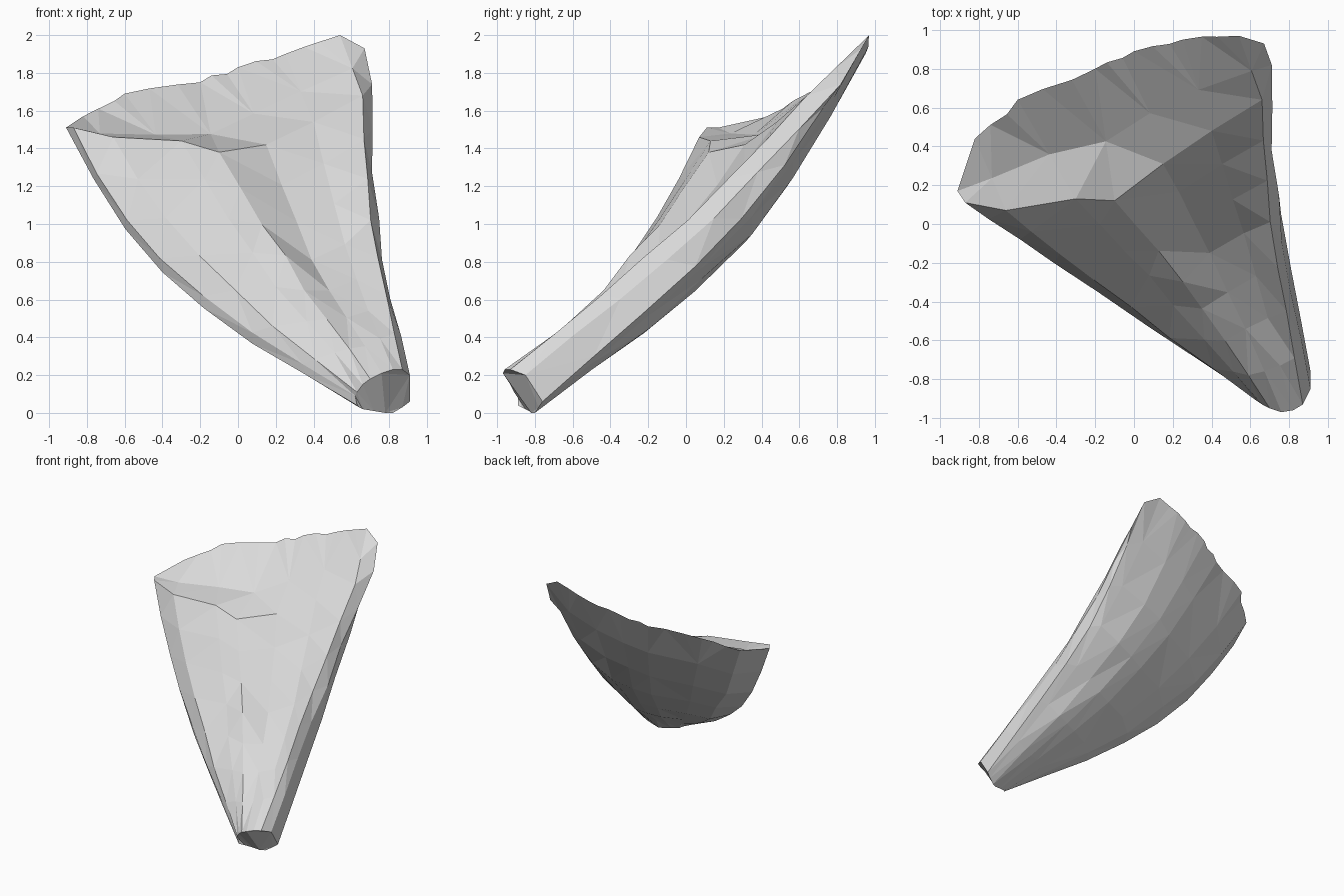
import bpy, bmesh, math, random
from mathutils import Vector as V

if "Cube" in bpy.data.objects:
    bpy.data.objects.remove(bpy.data.objects["Cube"])

random.seed(4)

# Spokes of the fan, left to right: (foot point, rim point, outward bend)
BACK = [((.63, -.89, .04), (-.91, .17, 1.51), (-.15, .11, -.13)),
        ((.64, -.87, .03), (-.82, .44, 1.57), (-.11, .13, -.14)),
        ((.66, -.85, .02), (-.60, .64, 1.69), (-.08, .14, -.14)),
        ((.72, -.83, .01), (-.20, .80, 1.75), (-.05, .15, -.14)),
        ((.78, -.82, .00), (.00, .89, 1.83), (-.05, .15, -.14)),
        ((.82, -.80, .00), (.25, .95, 1.90), (-.05, .14, -.13)),
        ((.87, -.78, .03), (.54, .97, 2.00), (-.05, .12, -.12)),
        ((.91, -.76, .06), (.67, .93, 1.93), (-.05, .08, -.09))]
FRONT = [((.62, -.89, .09), (-.87, .11, 1.51), (-.18, .11, -.09)),
         ((.63, -.91, .11), (-.66, .07, 1.46), (-.11, .07, -.05)),
         ((.66, -.93, .15), (-.30, .13, 1.44), (-.04, .05, -.04)),
         ((.70, -.95, .18), (-.10, .12, 1.38), (.00, .05, -.04)),
         ((.76, -.97, .21), (.15, .31, 1.42), (-.01, .08, -.08)),
         ((.82, -.96, .23), (.40, .48, 1.54), (-.02, .08, -.08)),
         ((.87, -.93, .23), (.66, .64, 1.68), (-.04, .04, -.04)),
         ((.91, -.85, .20), (.71, .82, 1.74), (-.06, .04, -.04))]
DIPS = [0, .03, .08, .07, .02, 0, 0, 0]  # hollow of the top, per spoke
STEPS = 7
N = len(BACK)


def spoke_point(spoke, t):
    foot, rim, bow = map(V, spoke)
    bend = math.sin(math.pi * t ** 1.12)
    p = foot.lerp(rim, t) + bow * bend
    if 0 < t < 1:  # slight hewn roughness
        p += V([random.uniform(-.012, .012) for _ in range(3)]) * bend
    return p


bm = bmesh.new()

# Lofted body: each ring runs along the back, then returns along the front
rings = []
for s in range(STEPS + 1):
    rings.append([bm.verts.new(spoke_point(sp, s / STEPS)) for sp in BACK + FRONT[::-1]])
for a, b in zip(rings, rings[1:]):
    for k in range(2 * N):
        m = (k + 1) % (2 * N)
        bm.faces.new((a[k], a[m], b[m], b[k]))

# Foot face
bm.faces.new(rings[0])

# Dished top between the front ridge and the back rim
back = rings[-1][:N]
front = rings[-1][N:][::-1]
mid = []
for f, b, dip in zip(front, back, DIPS):
    mid.append(bm.verts.new(f.co.lerp(b.co, .45) - V((0, 0, dip))))
for low, high in ((front, mid), (mid, back)):
    for i in range(N - 1):
        bm.faces.new((low[i], low[i + 1], high[i + 1], high[i]))
for i in (0, N - 1):
    bm.faces.new((front[i], mid[i], back[i]))

# Chipped notches along the back rim
rim_edges = [bm.edges.get((back[i], back[i + 1])) for i in range(1, N - 2)]
cut = bmesh.ops.subdivide_edges(bm, edges=rim_edges, cuts=2)
for v in {g for g in cut["geom_inner"] if isinstance(g, bmesh.types.BMVert)}:
    v.co += V((random.uniform(-.02, .02), random.uniform(-.01, .01), random.uniform(-.015, .01)))

bmesh.ops.triangulate(bm, faces=bm.faces[:])
bmesh.ops.recalc_face_normals(bm, faces=bm.faces[:])

mesh = bpy.data.meshes.new("fan_shard")
bm.to_mesh(mesh)
bm.free()
shard = bpy.data.objects.new("fan_shard", mesh)
bpy.context.collection.objects.link(shard)

# Plain light grey
grey = bpy.data.materials.new("light_grey")
grey.diffuse_color = (.7, .7, .7, 1)
grey.use_nodes = True
grey.node_tree.nodes["Principled BSDF"].inputs["Base Color"].default_value = grey.diffuse_color
mesh.materials.append(grey)
